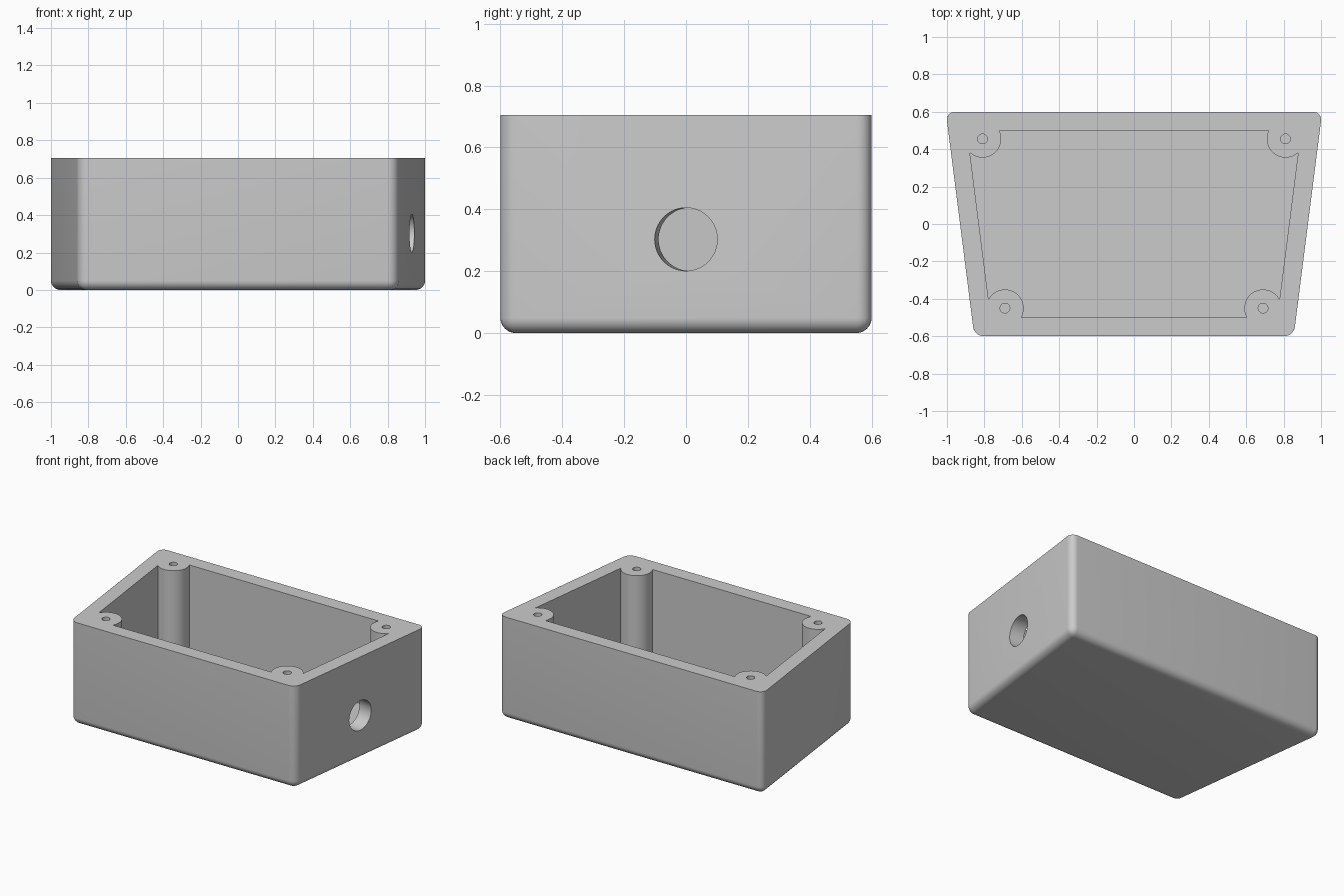
import bpy
import bmesh
import math
from mathutils import Vector

if "Cube" in bpy.data.objects:
    bpy.data.objects.remove(bpy.data.objects["Cube"], do_unlink=True)

HEIGHT, HALF_DEPTH = 0.705, 0.6
WALL, FLOOR, ROUNDING = 0.1, 0.1, 0.05
MID_WIDTH, SLOPE = 0.93, 0.127
POSTS = [(s * x, y) for s in (-1, 1) for x, y in ((0.81, 0.455), (0.69, -0.45))]


def trapezoid(name, inset, z0, z1, rounding=0):
    """Tapered prism, optionally rounded everywhere but around its top face."""
    bm = bmesh.new()
    y = HALF_DEPTH - inset
    outline = []
    for sx, sy in ((-1, -1), (1, -1), (1, 1), (-1, 1)):
        half = MID_WIDTH + SLOPE * sy * y - inset * math.hypot(1, SLOPE)
        outline.append(bm.verts.new((sx * half, sy * y, z0)))
    base = bm.faces.new(outline)
    top = bmesh.ops.extrude_face_region(bm, geom=[base])["geom"]
    for v in top:
        if isinstance(v, bmesh.types.BMVert):
            v.co.z = z1
    bmesh.ops.recalc_face_normals(bm, faces=bm.faces)
    if rounding:
        edges = [e for e in bm.edges if min(v.co.z for v in e.verts) < z1 - 0.01]
        bmesh.ops.bevel(bm, geom=edges, offset=rounding, segments=8,
                        profile=0.5, affect='EDGES', clamp_overlap=True)
    mesh = bpy.data.meshes.new(name)
    bm.to_mesh(mesh)
    bm.free()
    obj = bpy.data.objects.new(name, mesh)
    bpy.context.collection.objects.link(obj)
    return obj


def cylinder(name, radius, start, end):
    start, end = Vector(start), Vector(end)
    axis = end - start
    bpy.ops.mesh.primitive_cylinder_add(
        vertices=64, radius=radius, depth=axis.length, location=(start + end) / 2,
        rotation=axis.to_track_quat('Z', 'Y').to_euler())
    obj = bpy.context.object
    obj.name = name
    return obj


def cut(target, cutter):
    """Subtract the cutter from the target, then discard the cutter."""
    cutter.hide_render = True
    mod = target.modifiers.new("cut", 'BOOLEAN')
    mod.operation, mod.solver, mod.object = 'DIFFERENCE', 'EXACT', cutter
    bpy.context.view_layer.objects.active = target
    bpy.ops.object.modifier_apply(modifier=mod.name)
    bpy.data.objects.remove(cutter, do_unlink=True)


# Box shell, and a cavity that leaves the corner posts standing
box = trapezoid("enclosure_box", 0, 0, HEIGHT, ROUNDING)
cavity = trapezoid("cavity_cutter", WALL, FLOOR, HEIGHT + 0.1)
for x, y in POSTS:
    cut(cavity, cylinder("post_cutter", 0.1, (x, y, FLOOR / 2), (x, y, HEIGHT + 0.2)))
cut(box, cavity)

# Screw holes in the posts
for x, y in POSTS:
    cut(box, cylinder("screw_cutter", 0.026, (x, y, 0.2), (x, y, HEIGHT + 0.1)))

# Cable hole, square to the slanted left wall
centre = Vector((MID_WIDTH, 0, 0.303))
normal = Vector((1, -SLOPE, 0)).normalized()
cut(box, cylinder("cable_cutter", 0.102, centre - normal * 0.15, centre + normal * 0.15))

# Plain grey finish
grey = bpy.data.materials.new("light_grey")
grey.use_nodes = True
colour = (0.6, 0.6, 0.6, 1)
grey.diffuse_color = colour
grey.node_tree.nodes["Principled BSDF"].inputs["Base Color"].default_value = colour
box.data.materials.clear()
box.data.materials.append(grey)

# Smooth the rounded parts, keep edges crisp
bpy.ops.object.select_all(action='DESELECT')
box.select_set(True)
bpy.context.view_layer.objects.active = box
bpy.ops.object.shade_smooth_by_angle(angle=math.radians(30))
